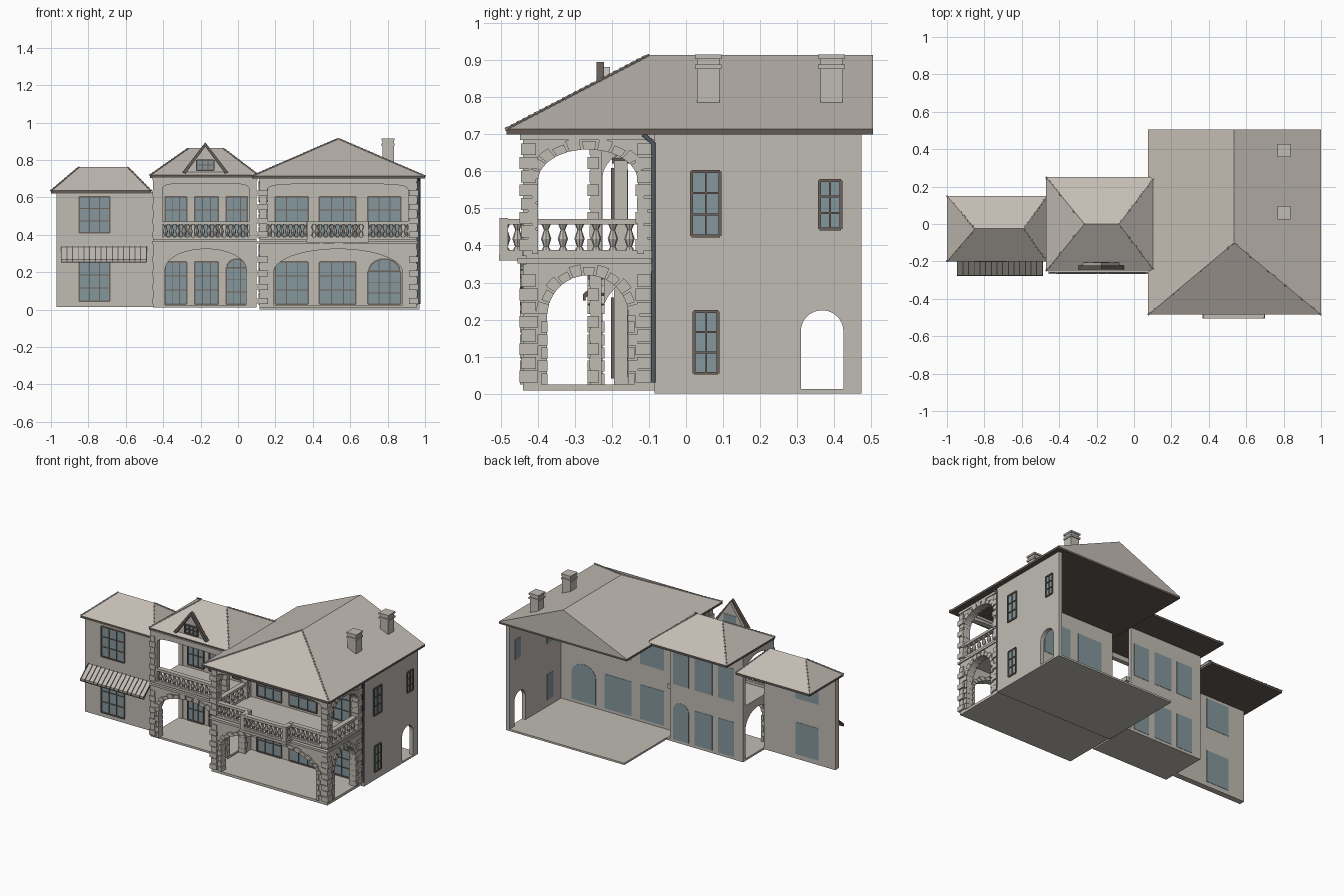
import bpy, bmesh, math
from mathutils import Vector, Matrix

cube = bpy.data.objects.get("Cube")
if cube:
    bpy.data.objects.remove(cube, do_unlink=True)


def material(name, r, g, b):
    m = bpy.data.materials.new(name)
    m.use_nodes = True
    m.diffuse_color = (r, g, b, 1)
    m.node_tree.nodes["Principled BSDF"].inputs["Base Color"].default_value = (r, g, b, 1)
    return m


STONE = material("warm grey stone", .53, .50, .455)
ROOF = material("pale roof tile", .55, .505, .46)
DARK = material("dark brown timber", .13, .105, .09)
FRAME = material("brown window frame", .16, .125, .105)
GLASS = material("blue grey glass", .23, .31, .335)
PIPE = material("slate drainpipe", .09, .115, .135)


def finish(bm, name, *mats):
    bmesh.ops.recalc_face_normals(bm, faces=bm.faces)
    me = bpy.data.meshes.new(name)
    bm.to_mesh(me)
    bm.free()
    for m in mats:
        me.materials.append(m)
    ob = bpy.data.objects.new(name, me)
    bpy.context.collection.objects.link(ob)


def add_box(bm, x0, x1, y0, y1, z0, z1):
    m = Matrix.Translation(((x0 + x1) / 2, (y0 + y1) / 2, (z0 + z1) / 2))
    bmesh.ops.create_cube(bm, size=1, matrix=m @ Matrix.Diagonal((x1 - x0, y1 - y0, z1 - z0, 1)))


def boxes(name, mat, *dims):
    bm = bmesh.new()
    for d in dims:
        add_box(bm, *d)
    finish(bm, name, mat)


def prism(bm, pts, axis, p0, p1):
    """Extrude an outline (u, z) lying along the x or y axis from p0 to p1."""
    def at(u, z, p):
        return bm.verts.new((u, p, z) if axis == "x" else (p, u, z))
    a = [at(u, z, p0) for u, z in pts]
    b = [at(u, z, p1) for u, z in pts]
    bm.faces.new(a)
    bm.faces.new(b[::-1])
    for i in range(len(pts)):
        j = (i + 1) % len(pts)
        bm.faces.new((a[i], a[j], b[j], b[i]))


def arc(a, b, spring, rise, n=16, power=2, grow=0):
    """Arch curve from the high-u side to the low-u side."""
    c, r, out = (a + b) / 2, (b - a) / 2 + grow, []
    for i in range(n + 1):
        t = math.pi * i / n
        co, si = math.cos(t), math.sin(t)
        out.append((c + math.copysign(abs(co) ** (2 / power), co) * r,
                    spring + abs(si) ** (2 / power) * (rise + grow)))
    return out


def arch_wall(name, axis, u0, u1, z0, z1, a, b, spring, rise, p0, p1, stones=0, power=2):
    bm = bmesh.new()
    curve = arc(a, b, spring, rise, 20, power)
    prism(bm, [(a, z0), (u0, z0), (u0, z1), (u1, z1), (u1, z0), (b, z0)] + curve, axis, p0, p1)
    finish(bm, name, STONE)
    if stones:
        # wedge stones round the arch and blocks down its jambs
        bm = bmesh.new()
        q0, q1 = p0 - .008, p1 + .008
        inner = arc(a, b, spring, rise, stones * 6, 2, -.001)
        for i in range(stones):
            outer = arc(a, b, spring, rise, stones * 6, 2, .022 if i % 2 else .03)
            k, e = i * 6, i * 6 + 5
            prism(bm, inner[k:e + 1] + outer[k:e + 1][::-1], axis, q0, q1)
        z, i = z0 + .005, 0
        while z + .03 < spring:
            w = .026 if i % 2 else .016
            for s, t in ((a - w, a + .001), (b - .001, b + w)):
                prism(bm, [(s, z), (t, z), (t, z + .03), (s, z + .03)], axis, q0, q1)
            z, i = z + .035, i + 1
        finish(bm, name + "_stones", STONE)


def window(name, axis, u0, u1, z0, z1, p0, p1, out, cols, rows, rise=0):
    """Glass through a wall from p0 to p1, with glazing bars on the out side."""
    bm = bmesh.new()
    if rise:
        shape = [(u0, z0), (u1, z0)] + arc(u0, u1, z1 - rise, rise, 10)
    else:
        shape = [(u0, z0), (u1, z0), (u1, z1), (u0, z1)]
    prism(bm, shape, axis, p0 - .002, p1 + .002)
    finish(bm, name + "_glass", GLASS)
    bm = bmesh.new()
    f0, f1 = sorted((out, out + (.007 if out >= p1 else -.007)))

    def bar(a, b, c, d):
        prism(bm, [(a, c), (b, c), (b, d), (a, d)], axis, f0, f1)
    top = z1 - rise
    for i in range(cols + 1):
        u, h = u0 + (u1 - u0) * i / cols, .004 if i in (0, cols) else .0025
        bar(u - h, u + h, z0, top if h > .003 else z1 - rise * .15)
    for i in range(rows + 1):
        z, h = z0 + (top - z0) * i / rows, .004 if i in (0, rows) else .0025
        bar(u0, u1, z - h, z + h)
    if rise:
        i, o = arc(u0, u1, top, rise, 10, 2, -.008), arc(u0, u1, top, rise, 10)
        prism(bm, i + o[::-1], axis, f0, f1)
    finish(bm, name + "_frame", FRAME)


def railing(name, axis, a, b, p, step):
    """Balustrade with turned balusters between two rails."""
    bm = bmesh.new()
    for z0, z1, w in ((.372, .388, .013), (.456, .472, .016)):
        prism(bm, [(a, z0), (b, z0), (b, z1), (a, z1)], axis, p - w, p + w)
    n = max(1, round((b - a) / step))
    prof = ((.012, .388), (.007, .397), (.014, .418), (.006, .442), (.012, .456))
    for i in range(n):
        u = a + (b - a) * (i + .5) / n
        x, y = (u, p) if axis == "x" else (p, u)
        for (r0, z0), (r1, z1) in zip(prof, prof[1:]):
            bmesh.ops.create_cone(bm, segments=8, radius1=r0, radius2=r1, depth=z1 - z0,
                                  matrix=Matrix.Translation((x, y, (z0 + z1) / 2)))
    finish(bm, name, STONE)


def quoins(name, x0, x1, y0, y1):
    """Corner blocks, every other one a little smaller."""
    bm, i = bmesh.new(), 0
    for z, end in ((.03, .32), (.385, .68)):
        while z < end:
            s = .005 * (i % 2)
            add_box(bm, x0 + s, x1 - s, y0 + s, y1 - s, z, z + .032)
            z, i = z + .037, i + 1
    finish(bm, name, STONE)


def roof(name, x0, x1, y0, y1, z0, z1, r0, r1):
    """Hipped roof on a timber eave; r0 and r1 are the ridge ends."""
    bm = bmesh.new()
    ze = z0 + .014
    corners = [(x0, y0), (x1, y0), (x1, y1), (x0, y1)]
    low = [bm.verts.new((x, y, z0)) for x, y in corners]
    eave = [bm.verts.new((x, y, ze)) for x, y in corners]
    a, b = bm.verts.new((*r0, z1)), bm.verts.new((*r1, z1))
    bm.faces.new(low)
    for i in range(4):
        j = (i + 1) % 4
        bm.faces.new((low[i], low[j], eave[j], eave[i]))
    e0, e1, e2, e3 = eave
    along_y = r0[0] == r1[0]
    sides = ((e0, e1, a), (e1, e2, b, a), (e2, e3, b), (e3, e0, a, b)) if along_y else \
            ((e0, e1, b, a), (e1, e2, b), (e2, e3, a, b), (e3, e0, a))
    for s in sides:
        bm.faces.new(s)
    for f in bm.faces:
        f.material_index = 0 if f.calc_center_median().z > ze + .01 else 1
    finish(bm, name, ROOF, DARK)
    # overlapping hip tiles
    bm = bmesh.new()
    A, B = Vector((*r0, z1)), Vector((*r1, z1))
    E = [Vector((x, y, ze)) for x, y in corners]
    lines = [(E[0], A), (E[1], A)] if along_y else [(E[0], A), (E[3], A), (E[1], B), (E[2], B)]
    for p, q in lines:
        d = q - p
        n = int(d.length / .025)
        for i in range(n):
            m = Matrix.Translation(p + d * (i + .5) / n) @ d.to_track_quat("Z", "Y").to_matrix().to_4x4()
            bmesh.ops.create_cone(bm, cap_ends=True, segments=6, radius1=.006, radius2=.003,
                                  depth=d.length / n, matrix=m)
    finish(bm, name + "_hip_tiles", ROOF)


# Floors, ceilings and ledges
boxes("main_floor", STONE, (.115, .97, -.085, .474, 0, .012))
boxes("porch_floors", STONE, (.115, .955, -.44, -.085, .008, .025), (-.455, .1, -.25, .06, .012, .025))
boxes("balcony_floors", STONE, (.115, .955, -.43, -.085, .345, .372), (-.455, .1, -.245, .05, .345, .372))
boxes("balcony_bow", STONE, (.365, .70, -.505, -.42, .36, .376))
boxes("ledges", STONE, (.11, .962, -.455, -.425, .352, .366), (.94, .962, -.455, -.085, .352, .366),
      (-.456, .105, -.265, -.24, .352, .366), (.112, .96, -.448, -.4, .685, .702),
      (.92, .96, -.448, -.085, .685, .702), (-.456, .105, -.26, -.23, .69, .71))

# Main walls
boxes("middle_back_wall", STONE, (-.455, .075, .04, .06, .015, .71))
boxes("right_back_wall", STONE, (.115, .96, -.085, -.06, 0, .70))
boxes("left_wall", STONE, (-.97, -.455, -.195, -.158, .015, .63))
arch_wall("side_wall", "y", -.085, .474, 0, .70, .31, .425, .168, .057, .945, .97)

# Right arcade: front, two sides
arch_wall("right_lower_arch", "x", .115, .955, .02, .35, .19, .88, .20, .125, -.44, -.405, 21)
arch_wall("right_upper_arch", "x", .115, .955, .372, .70, .155, .91, .62, .052, -.44, -.405, 0, 5)
for n, p in (("east", .92), ("west", .118)):
    arch_wall(n + "_lower_arch", "y", -.44, -.085, .02, .35, -.375, -.155, .21, .11, p, p + .035, 11)
    arch_wall(n + "_upper_arch", "y", -.44, -.085, .372, .70, -.40, -.13, .575, .085, p, p + .035, 11)
for i, (x, y) in enumerate(((.915, -.45), (.915, -.137), (.11, -.45))):
    quoins("right_quoins_%d" % i, x, x + .05, y, y + .05)

# Middle arcade
arch_wall("middle_lower_arch", "x", -.455, .1, .02, .35, -.39, .045, .215, .11, -.258, -.228, 15)
arch_wall("middle_upper_arch", "x", -.455, .1, .372, .705, -.405, .06, .62, .055, -.258, -.228, 0, 5)
arch_wall("middle_side_lower_arch", "y", -.258, .06, .02, .35, -.226, .035, .21, .11, -.455, -.425)
arch_wall("middle_side_upper_arch", "y", -.258, .06, .372, .705, -.226, .035, .58, .09, -.455, -.425)
quoins("middle_quoins_west", -.458, -.415, -.266, -.235)
quoins("middle_quoins_east", .062, .105, -.266, -.235)

# Balustrades, with a bowed middle on the right balcony
railing("right_rail_west", "x", .155, .375, -.43, .033)
railing("right_rail_bow", "x", .375, .69, -.488, .033)
railing("right_rail_east", "x", .69, .915, -.43, .033)
railing("east_rail", "y", -.40, -.13, .938, .047)
railing("west_rail", "y", -.40, -.13, .132, .047)
railing("middle_rail", "x", -.405, .06, -.245, .033)
for n, x in (("west", .381), ("east", .685)):
    railing("bow_return_" + n, "y", -.485, -.425, x, .05)
    boxes("bow_posts_" + n, STONE, *[(x - .013, x + .013, y, y + .022, .372, .474) for y in (-.503, -.44)])

# Windows of each front
for i, (u0, u1) in enumerate(((.20, .375), (.435, .63), (.695, .87))):
    window("right_lower_window_%d" % i, "x", u0, u1, .03, .255 + .02 * (i == 2), -.085, -.06, -.085, 3, 3, .07 * (i == 2))
    window("right_upper_window_%d" % i, "x", u0, u1, .39, .605, -.085, -.06, -.085, 3, 3)
for i, (u0, u1) in enumerate(((-.39, -.275), (-.232, -.105), (-.063, .05))):
    window("middle_lower_window_%d" % i, "x", u0, u1, .03, .255 + .02 * (i == 2), .04, .06, .04, 3, 3, .05 * (i == 2))
    window("middle_upper_window_%d" % i, "x", u0, u1, .39, .605, .04, .06, .04, 3, 3)
for n, z0, z1 in (("lower", .045, .255), ("upper", .41, .605)):
    window("left_%s_window" % n, "x", -.85, -.685, z0, z1, -.195, -.158, -.195, 3, 3)
for i, (u0, u1, z0, z1) in enumerate(((.015, .092, .425, .60), (.022, .087, .055, .222), (.36, .418, .444, .576))):
    window("side_window_%d" % i, "y", u0, u1, z0, z1, .945, .97, .97, 2, 3)

# Roofs
roof("right_roof", .075, 1.0, -.485, .505, .70, .914, (.535, -.1), (.535, .505))
roof("middle_roof", -.47, .11, -.25, .25, .705, .863, (-.265, 0), (-.08, 0))
roof("left_roof", -1.0, -.465, -.2, .15, .622, .763, (-.85, -.025), (-.59, -.025))

# Chimneys
for i, y in enumerate((.06, .393)):
    boxes("chimney_%d" % i, STONE, (.773, .833, y - .03, y + .03, .785, .905),
          (.768, .838, y - .036, y + .036, .876, .888), (.768, .838, y - .036, y + .036, .904, .915))

# Dormer gable with barge boards
bm = bmesh.new()
prism(bm, [(-.275, .735), (-.075, .735), (-.175, .882)], "x", -.228, -.205)
finish(bm, "dormer_gable", STONE)
bm = bmesh.new()
for s in (-1, 1):
    prism(bm, [(-.175, .895), (-.175 + s * .122, .735), (-.175 + s * .105, .728), (-.175, .872)], "x", -.242, -.222)
finish(bm, "dormer_boards", DARK)
window("dormer_window", "x", -.22, -.13, .745, .80, -.228, -.205, -.23, 3, 2)

# Ribbed awning on an open frame
n = 15
slats, ribs = bmesh.new(), bmesh.new()
for i in range(n + 1):
    u, w = -.945 + .455 * i / n, .455 / n
    if i < n:
        prism(slats, [(-.195, .335), (-.275, .268), (-.275, .255), (-.195, .328)], "y", u + .002, u + w - .002)
    prism(ribs, [(-.195, .338), (-.278, .269), (-.278, .255), (-.195, .325)], "y", u - .0025, u + .0025)
add_box(ribs, -.947, -.488, -.278, -.27, .252, .257)
finish(slats, "awning_slats", STONE)
finish(ribs, "awning_ribs", DARK)

# Drainpipe with an elbow under the eave
curve = bpy.data.curves.new("drainpipe", "CURVE")
curve.dimensions, curve.bevel_depth, curve.bevel_resolution = "3D", .007, 1
line = curve.splines.new("POLY")
path = [(.968, -.115, .70), (.968, -.088, .675), (.968, -.088, .03)]
line.points.add(len(path) - 1)
for pt, co in zip(line.points, path):
    pt.co = (*co, 1)
curve.materials.append(PIPE)
bpy.context.collection.objects.link(bpy.data.objects.new("drainpipe", curve))
